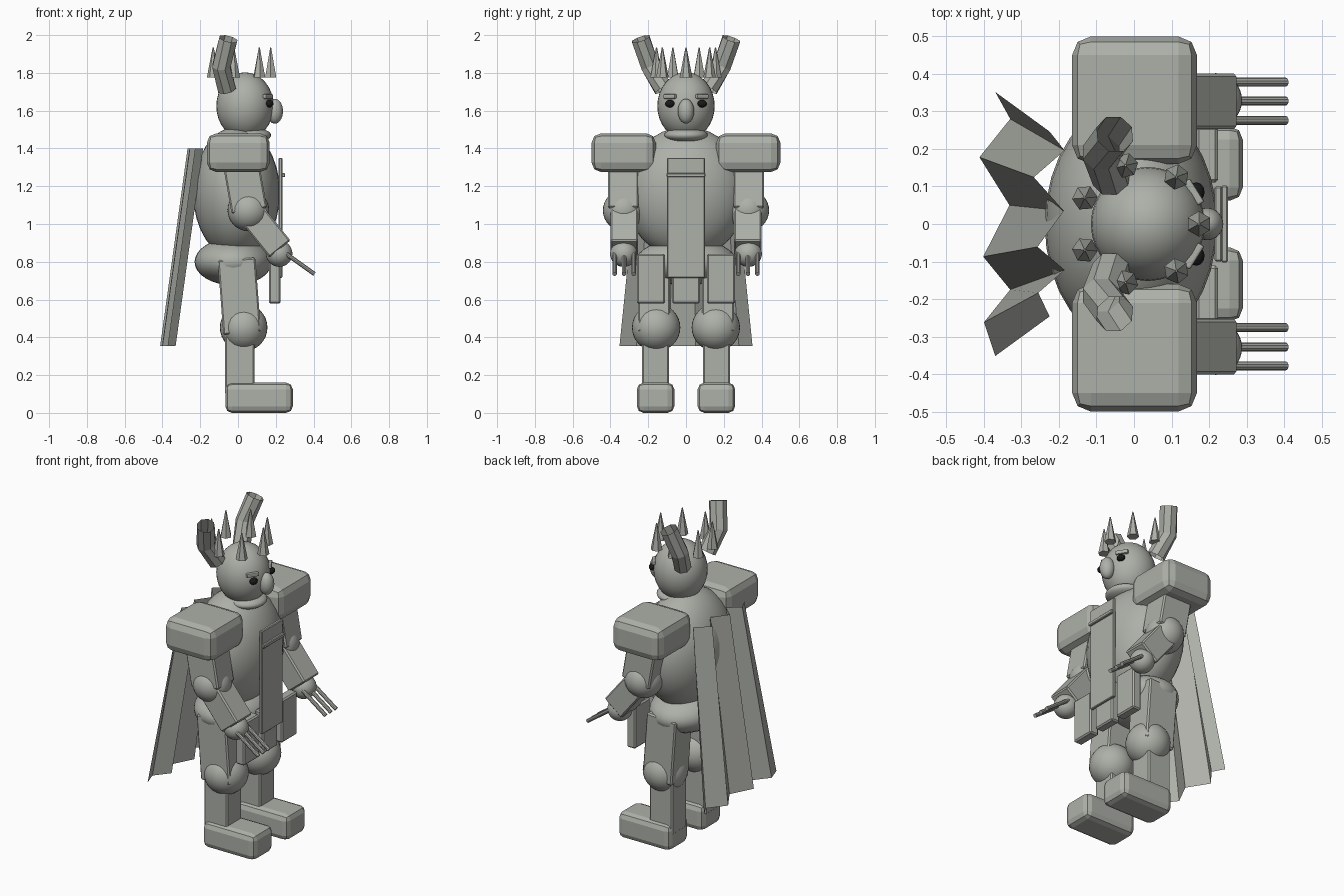
import bpy, bmesh, math
from mathutils import Vector, Matrix

if "Cube" in bpy.data.objects:
    bpy.data.objects.remove(bpy.data.objects["Cube"])


def material(name, col):
    m = bpy.data.materials.new(name)
    m.diffuse_color = (*col, 1)
    m.use_nodes = True
    m.node_tree.nodes["Principled BSDF"].inputs["Base Color"].default_value = m.diffuse_color
    return m


STONE = material("stone grey", (0.42, 0.435, 0.395))
BLACK = material("eye black", (0.01, 0.01, 0.01))


def finish(name, bm, mat=STONE, smooth=False):
    me = bpy.data.meshes.new(name)
    bm.to_mesh(me)
    bm.free()
    me.materials.append(mat)
    for p in me.polygons:
        p.use_smooth = smooth
    ob = bpy.data.objects.new(name, me)
    bpy.context.collection.objects.link(ob)
    return ob


def ball(name, c, r, mat=STONE, seg=32, rot=0):
    bm = bmesh.new()
    m = Matrix.Translation(c) @ Matrix.Rotation(rot, 4, 'Z') @ Matrix.Diagonal((*r, 1))
    bmesh.ops.create_uvsphere(bm, u_segments=seg, v_segments=seg // 2, radius=1, matrix=m)
    return finish(name, bm, mat, True)


def box(name, lo, hi, bevel=0.008, seg=1, rot=None):
    """Box between two corners, bevelled, turned about its own centre."""
    lo, hi = Vector(lo), Vector(hi)
    bm = bmesh.new()
    bmesh.ops.create_cube(bm, size=1, matrix=Matrix.Diagonal((*(hi - lo), 1)))
    bmesh.ops.bevel(bm, geom=bm.edges[:], offset=bevel, segments=seg, profile=0.5,
                    affect='EDGES')
    m = Matrix.Translation((lo + hi) / 2)
    bm.transform(m @ rot if rot else m)
    return finish(name, bm)


def limb(name, a, b, y, w, d):
    """Box running from a to b, both (x, z), at the given y."""
    a, b = Vector((a[0], y, a[1])), Vector((b[0], y, b[1]))
    v, c = b - a, (a + b) / 2
    h = Vector((w, d, v.length)) / 2
    rot = Matrix.Rotation(math.atan2(-v.x, -v.z), 4, 'Y')
    return box(name, c - h, c + h, 0.008, 1, rot)


def tube(name, pts, r, sides, caps=False):
    """Tube along a path, with mitred rings."""
    pts = [Vector(p) for p in pts]
    bm, rings = bmesh.new(), []
    for i, p in enumerate(pts):
        d = (pts[min(i + 1, len(pts) - 1)] - pts[max(i - 1, 0)]).normalized()
        u = Vector((0, 1, 0)).cross(d).normalized()
        w = d.cross(u)
        rings.append([bm.verts.new(p + r * (u * math.cos(t) + w * math.sin(t)))
                      for t in (2 * math.pi * (k + 0.5) / sides for k in range(sides))])
    for q, s in zip(rings, rings[1:]):
        for k in range(sides):
            n = (k + 1) % sides
            bm.faces.new((q[k], q[n], s[n], s[k]))
    if caps:
        bm.faces.new(rings[0][::-1])
        bm.faces.new(rings[-1])
    return finish(name, bm)


# Torso, belly, head
ball("torso", (-0.008, 0, 1.165), (0.23, 0.325, 0.35))
ball("belly", (-0.025, 0, 0.80), (0.205, 0.265, 0.125))
ball("head", (0.037, 0, 1.625), (0.152, 0.152, 0.178))
ball("jaw", (0.06, 0, 1.47), (0.115, 0.115, 0.042))
ball("nose", (0.195, 0, 1.597), (0.043, 0.043, 0.066))

# Crown of seven spikes
for i in range(7):
    a = 2 * math.pi * i / 7
    bm = bmesh.new()
    c = Vector((0.013 + 0.16 * math.cos(a), 0.16 * math.sin(a), 1.855))
    bmesh.ops.create_cone(bm, cap_ends=True, segments=6, radius1=0.034, radius2=0.003,
                          depth=0.16, matrix=Matrix.Translation(c) @ Matrix.Rotation(a, 4, 'Z'))
    finish(f"crown_spike_{i + 1}", bm)

# Front panel, its bar, and the middle hanging plate
box("front_panel", (0.215, -0.1, 0.715), (0.235, 0.1, 1.35), 0.004)
box("panel_bar", (0.232, -0.102, 1.248), (0.25, 0.102, 1.27), 0.004)
box("middle_plate", (0.165, -0.073, 0.58), (0.222, 0.073, 0.84))

for s, side in ((1, "left"), (-1, "right")):
    def pair(lo, hi):
        """Mirror a y span to this side."""
        ys = sorted((s * lo[1], s * hi[1]))
        return (lo[0], ys[0], lo[2]), (hi[0], ys[1], hi[2])

    # Face and horns
    ball(f"{side}_eye", (0.166, s * 0.085, 1.637), (0.022, 0.026, 0.02), BLACK, 16)
    box(f"{side}_eyebrow", *pair((0.148, 0.048, 1.663), (0.17, 0.122, 1.687)), 0.006, 2,
        Matrix.Rotation(s * math.radians(32), 4, 'Z'))
    tube(f"{side}_horn", [(-0.06, s * 0.12, 1.715), (-0.088, s * 0.19, 1.835),
                          (-0.051, s * 0.24, 1.98)], 0.052, 8)

    # Arm
    box(f"{side}_shoulder_pad", *pair((-0.165, 0.16, 1.275), (0.168, 0.5, 1.48)), 0.05, 2)
    limb(f"{side}_upper_arm", (0.005, 1.38), (0.06, 1.07), s * 0.332, 0.19, 0.16)
    ball(f"{side}_elbow", (0.055, s * 0.33, 1.072), (0.11, 0.11, 0.11))
    limb(f"{side}_forearm", (0.035, 1.10), (0.222, 0.868), s * 0.327, 0.143, 0.148)
    ball(f"{side}_hand", (0.218, s * 0.33, 0.843), (0.07, 0.072, 0.07))
    for i, y in enumerate((0.276, 0.328, 0.378)):
        tube(f"{side}_finger_{i + 1}", [(0.23, s * y, 0.86), (0.405, s * y, 0.735)],
             0.012, 10, True)

    # Hip plate and leg
    box(f"{side}_hip_plate", *pair((0.165, 0.11, 0.578), (0.224, 0.26, 0.842)))
    limb(f"{side}_thigh", (-0.008, 0.815), (0.022, 0.42), s * 0.17, 0.2, 0.17)
    ball(f"{side}_knee", (0.03, s * 0.158, 0.452), (0.126, 0.128, 0.126))
    box(f"{side}_shin", *pair((-0.07, 0.09, 0.1), (0.088, 0.233, 0.46)))
    box(f"{side}_foot", *pair((-0.067, 0.062, 0.0), (0.29, 0.26, 0.16)), 0.035, 2)

# Pleated cape, a single sheet flaring towards the bottom
hem = [(-0.37, 0.352), (-0.33, 0.28), (-0.412, 0.178), (-0.332, 0.05),
       (-0.402, -0.087), (-0.33, -0.175), (-0.4, -0.262), (-0.37, -0.352)]
bm = bmesh.new()
low = [bm.verts.new((x, y, 0.355)) for x, y in hem]
top = [bm.verts.new((x + 0.145, y * 0.7, 1.4)) for x, y in hem]
for i in range(len(hem) - 1):
    bm.faces.new((low[i], low[i + 1], top[i + 1], top[i]))
finish("cape", bm)
